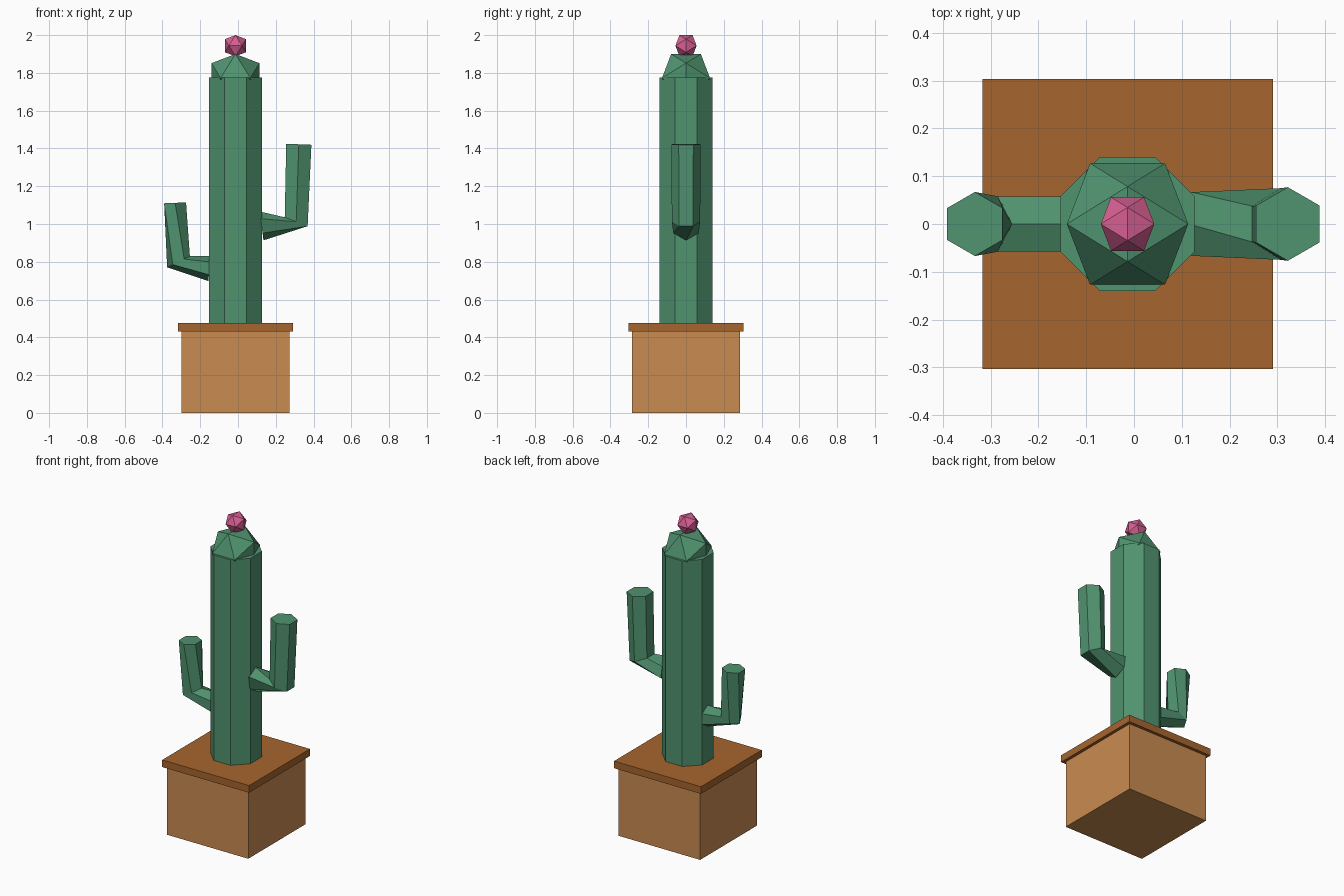
import bpy, bmesh, math
from mathutils import Vector

if "Cube" in bpy.data.objects:
    bpy.data.objects.remove(bpy.data.objects["Cube"])

CX = -0.0135  # axis shared by pot, trunk and flower


def material(name, rgb):
    m = bpy.data.materials.new(name)
    lin = [((c / 255 + 0.055) / 1.055) ** 2.4 for c in rgb]
    m.diffuse_color = (*lin, 1)
    m.use_nodes = True
    m.node_tree.nodes["Principled BSDF"].inputs["Base Color"].default_value = m.diffuse_color
    return m


GREEN = material("cactus green", (80, 147, 111))
CLAY = material("light clay", (201, 139, 81))
RIM = material("dark clay", (166, 101, 45))
PINK = material("flower pink", (214, 95, 146))


def finish(name, bm, mat):
    bmesh.ops.recalc_face_normals(bm, faces=bm.faces)
    mesh = bpy.data.meshes.new(name)
    bm.to_mesh(mesh)
    bm.free()
    mesh.materials.append(mat)
    ob = bpy.data.objects.new(name, mesh)
    bpy.context.collection.objects.link(ob)
    return ob


def loft(name, rings, mat):
    """Skin a list of equal-sized point rings and cap both ends."""
    bm = bmesh.new()
    loops = [[bm.verts.new(p) for p in ring] for ring in rings]
    n = len(loops[0])
    for a, b in zip(loops, loops[1:]):
        for i in range(n):
            j = (i + 1) % n
            bm.faces.new((a[i], a[j], b[j], b[i]))
    bm.faces.new(loops[0])
    bm.faces.new(loops[-1])
    return finish(name, bm, mat)


def prism(name, sides, apothem, z0, z1, mat):
    """Upright prism with flat sides facing the axes."""
    r = apothem / math.cos(math.pi / sides)
    angles = [(i + 0.5) * math.tau / sides for i in range(sides)]
    rings = [[(CX + r * math.cos(a), r * math.sin(a), z) for a in angles]
             for z in (z0, z1)]
    return loft(name, rings, mat)


def icosahedron(name, z, half, mat):
    """Icosahedron standing on an edge, half = half its width."""
    bm = bmesh.new()
    s = half / ((1 + math.sqrt(5)) / 2)
    for p in (-s, s):
        for q in (-half, half):
            for x, y, dz in ((0, p, q), (p, q, 0), (q, 0, p)):
                bm.verts.new((CX + x, y, z + dz))
    bmesh.ops.convex_hull(bm, input=bm.verts)
    return finish(name, bm, mat)


def hexagon(x, z, ux, uz, radius, turn):
    """Hexagon ring around (x, 0, z), first axis (ux, uz), second axis y."""
    u = Vector((ux, 0, uz)).normalized()
    v = Vector((0, 1, 0))
    c = Vector((x, 0, z))
    angles = [math.radians(60 * k + turn) for k in range(6)]
    return [c + radius * (math.cos(a) * u + math.sin(a) * v) for a in angles]


# Pot and rim
prism("pot", 4, 0.285, 0, 0.43, CLAY)
prism("pot_rim", 4, 0.304, 0.43, 0.475, RIM)

# Trunk, rounded tip and flower
prism("trunk", 8, 0.14, 0.475, 1.775, GREEN)
icosahedron("trunk_tip", 1.773, 0.127, GREEN)
icosahedron("flower", 1.944, 0.056, PINK)

# Arms: root ring, elbow ring, end ring
loft("right_arm", [hexagon(0.125, 0.99, -0.13, 0.99, 0.077, 0),
                   hexagon(0.308, 1.012, -0.93, 0.36, 0.075, -30),
                   hexagon(0.322, 1.422, -1, 0.04, 0.077, -30)], GREEN)
loft("left_arm", [hexagon(-0.15, 0.765, 0.11, 0.99, 0.067, 0),
                  hexagon(-0.315, 0.80, 0.9, 0.44, 0.067, 0),
                  hexagon(-0.333, 1.112, 1, 0.04, 0.067, -30)], GREEN)
